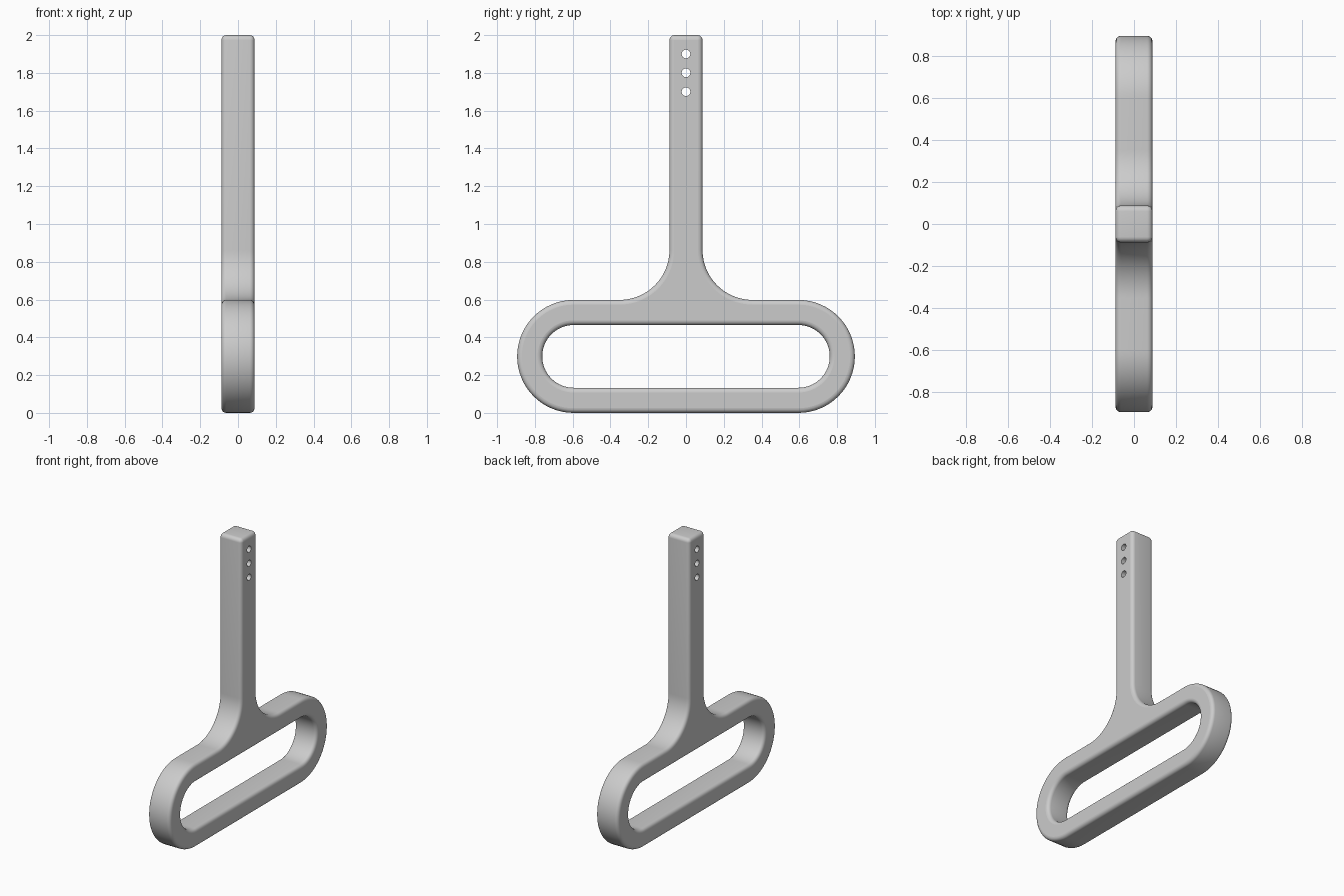
import bpy
import bmesh
from math import sin, cos, radians

cube = bpy.data.objects.get("Cube")
if cube:
    bpy.data.objects.remove(cube, do_unlink=True)

HALF = 0.0875       # half thickness of the slab, also half width of the stem
BEVEL = 0.025       # rounded rim
CORNER = 0.027      # stem top corner radius
END_Y = 0.595       # centre of the rounded grip ends
GRIP_R = 0.299      # outer radius of the grip, also its centre height
SLOT_R = 0.166
FILLET = 0.265      # blend between grip and stem
TOP = 2.0
HOLE_R = 0.023
HOLE_HEIGHTS = (1.7, 1.8, 1.9)


def arc(cy, cz, r, start, end, steps):
    """Points (y, z) along an arc, angles in degrees."""
    angles = [radians(start + (end - start) * i / steps) for i in range(steps + 1)]
    return [(cy + r * cos(a), cz + r * sin(a)) for a in angles]


def mirrored(half):
    return half + [(-y, z) for y, z in reversed(half)]


def outer_outline(inset):
    half = arc(END_Y, GRIP_R, GRIP_R - inset, -90, 90, 32)
    half += arc(HALF + FILLET, 2 * GRIP_R + FILLET, FILLET + inset, 270, 180, 20)
    half += arc(HALF - CORNER, TOP - CORNER, CORNER - inset, 0, 90, 6)
    return mirrored(half)


def slot_outline(inset):
    return mirrored(arc(END_Y, GRIP_R, SLOT_R + inset, -90, 90, 32))


def loft(bm, outline, levels):
    """Wall through an outline at each (x, inset) level; returns the end rings' edges."""
    rings = [[bm.verts.new((x, y, z)) for y, z in outline(d)] for x, d in levels]
    for low, high in zip(rings, rings[1:]):
        for i in range(len(low)):
            j = (i + 1) % len(low)
            bm.faces.new((low[i], low[j], high[j], high[i])).smooth = True
    return [[bm.edges.get((r[i - 1], r[i])) for i in range(len(r))]
            for r in (rings[0], rings[-1])]


# Levels of the rounded rim, from one flat side to the other
steps = 5
rim = []
for i in range(steps + 1):
    a = radians(90 * i / steps)
    rim.append((-HALF + BEVEL * (1 - cos(a)), BEVEL * (1 - sin(a))))
# quarter round runs from the flat side into the wall
rim = [(-(HALF - BEVEL) - BEVEL * cos(radians(90 * i / steps)),
        BEVEL * (1 - sin(radians(90 * i / steps)))) for i in range(steps + 1)]
rim += [(-x, d) for x, d in reversed(rim)]

# Outer wall, grip slot and pin holes
bm = bmesh.new()
loops = [loft(bm, outer_outline, rim), loft(bm, slot_outline, rim)]
for height in HOLE_HEIGHTS:
    def hole_outline(inset, z=height):
        return arc(0, z, HOLE_R, 0, 360, 24)[:-1]
    loops.append(loft(bm, hole_outline, [(-HALF, 0), (HALF, 0)]))

# Flat sides
for side in (0, 1):
    edges = [e for ends in loops for e in ends[side]]
    filled = bmesh.ops.triangle_fill(bm, use_beauty=True, use_dissolve=False, edges=edges)
    for item in filled["geom"]:
        if isinstance(item, bmesh.types.BMFace):
            item.smooth = False
bmesh.ops.recalc_face_normals(bm, faces=bm.faces[:])

mesh = bpy.data.meshes.new("handle")
bm.to_mesh(mesh)
bm.free()
handle = bpy.data.objects.new("handle", mesh)
bpy.context.collection.objects.link(handle)

# Material
grey = bpy.data.materials.new("light_grey")
grey.use_nodes = True
colour = (0.6, 0.6, 0.6, 1.0)
grey.diffuse_color = colour
grey.node_tree.nodes["Principled BSDF"].inputs["Base Color"].default_value = colour
mesh.materials.append(grey)
